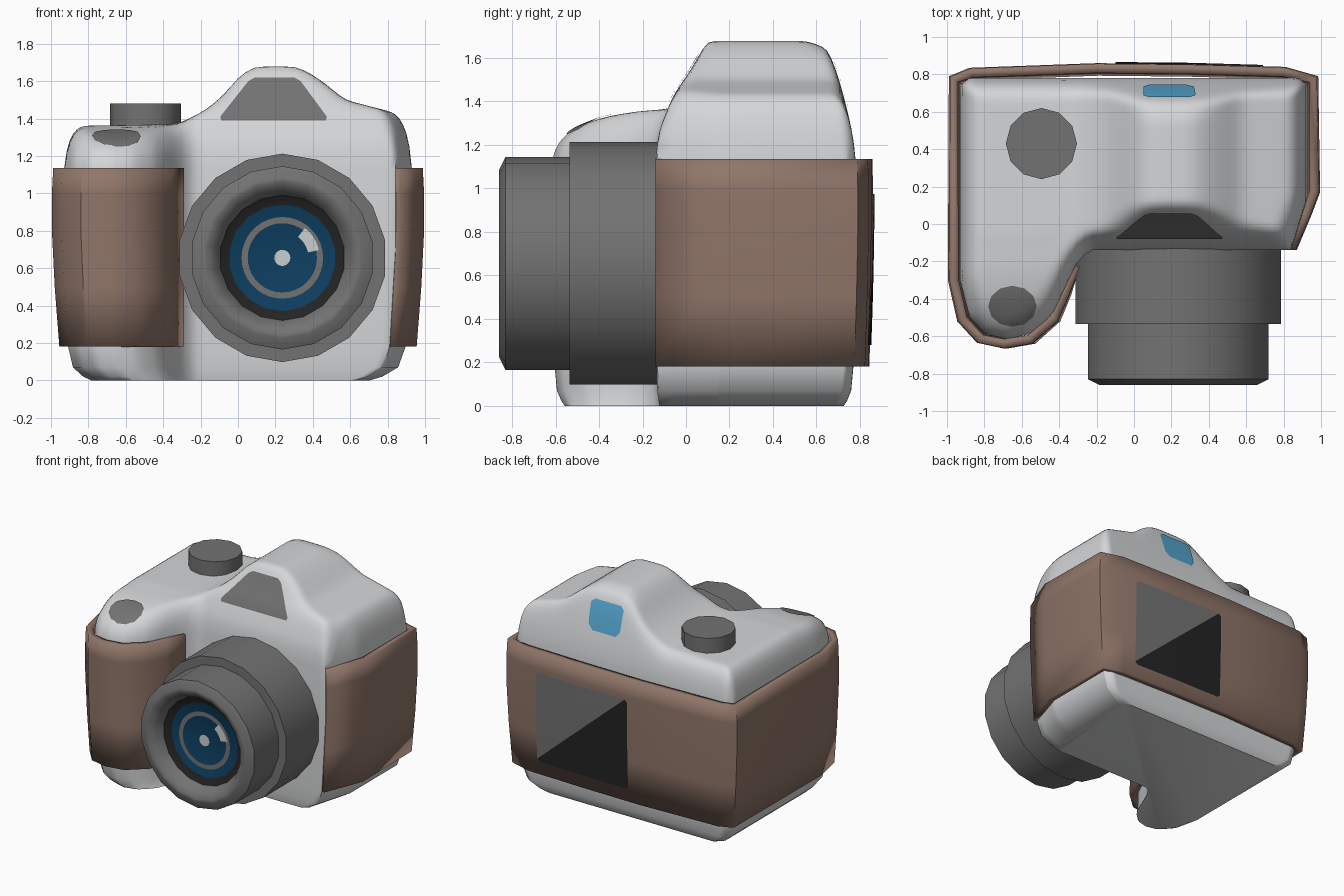
import bpy, bmesh, math
from mathutils import Vector
from mathutils.bvhtree import BVHTree
from mathutils.geometry import intersect_point_line

cube = bpy.data.objects.get("Cube")
if cube:
    bpy.data.objects.remove(cube, do_unlink=True)


def material(name, *rgb):
    m = bpy.data.materials.new(name)
    m.use_nodes = True
    m.diffuse_color = (*rgb, 1)
    m.node_tree.nodes["Principled BSDF"].inputs["Base Color"].default_value = (*rgb, 1)
    return m


SHELL = material("light grey shell", .66, .67, .68)
LEATHER = material("brown grip", .28, .18, .14)
GREY = material("mid grey plastic", .17, .17, .17)
BLACK = material("black", .017, .017, .017)
NAVY = material("dark blue glass", .004, .05, .12)
SKY = material("light blue window", .09, .38, .62)
GLINT = material("pale glint", .6, .62, .63)


def finish(name, bm, mats, angle=35):
    """Turn a bmesh into a smooth shaded object."""
    me = bpy.data.meshes.new(name)
    bm.to_mesh(me)
    bm.free()
    ob = bpy.data.objects.new(name, me)
    bpy.context.collection.objects.link(ob)
    for m in mats:
        me.materials.append(m)
    bpy.ops.object.select_all(action='DESELECT')
    ob.select_set(True)
    bpy.context.view_layer.objects.active = ob
    bpy.ops.object.shade_smooth_by_angle(angle=math.radians(angle))
    return ob


def interp(table, t):
    if t <= table[0][0]:
        return table[0][1]
    for (a, p), (b, q) in zip(table, table[1:]):
        if t <= b:
            return p + (q - p) * (t - a) / (b - a)
    return table[-1][1]


# Body: footprint edges, cross profile and lengthwise profile of the top
FRONT = [(-.93, -.3), (-.88, -.5), (-.79, -.59), (-.68, -.615), (-.56, -.59), (-.44, -.49),
         (-.35, -.3), (-.3, -.2), (-.24, -.14), (.84, -.14), (.93, .15)]
BACK = [(-.93, .74), (-.88, .78), (.88, .78), (.93, .74)]
ACROSS = [(-.9, 1.36), (-.32, 1.37), (-.18, 1.44), (-.08, 1.52), (.0, 1.62), (.09, 1.69),
          (.31, 1.69), (.45, 1.6), (.57, 1.5), (.88, 1.42)]
ALONG = [(-.62, 1.23), (-.4, 1.32), (-.22, 1.365), (-.1, 1.38), (0, 1.51), (.06, 1.61),
         (.1, 1.69), (.55, 1.69), (.65, 1.64), (.72, 1.48), (.78, 1.34)]
OUTLINE = [Vector((x, y, 0)) for x, y in FRONT + BACK[::-1]]
SHOULDER = 1.13


def edge_distance(p):
    best = 9
    for a, b in zip(OUTLINE, OUTLINE[1:] + OUTLINE[:1]):
        q, t = intersect_point_line(p, a, b)
        q = a.lerp(b, min(max(t, 0), 1))
        best = min(best, (p - q).length)
    return best


def top_height(x, y):
    a, b, k = interp(ACROSS, x), interp(ALONG, y), .05
    h = max(k - abs(a - b), 0) / k
    top = min(a, b) - h * h * k / 4
    d = min(edge_distance(Vector((x, y, 0))) / .11, 1)
    return SHOULDER + (top - SHOULDER) * math.sqrt(1 - (1 - d) ** 2)


def ease(i, n):
    t = i / n
    return .4 * t + .6 * (.5 - .5 * math.cos(math.pi * t))


def build_body():
    bm = bmesh.new()
    nx, ny = 56, 44
    grid = []
    for i in range(nx + 1):
        x = -.93 + 1.86 * ease(i, nx)
        y0, y1 = interp(FRONT, x), interp(BACK, x)
        ys = [y0 + (y1 - y0) * ease(j, ny) for j in range(ny + 1)]
        grid.append([bm.verts.new((x, y, top_height(x, y))) for y in ys])
    for i in range(nx):
        for j in range(ny):
            bm.faces.new((grid[i][j], grid[i + 1][j], grid[i + 1][j + 1], grid[i][j + 1]))
    inner = [v for col in grid[1:-1] for v in col[1:-1]]
    for _ in range(3):
        bmesh.ops.smooth_vert(bm, verts=inner, factor=.4, use_axis_z=True)
    # walls stepping down to the smaller base
    loop = [c[0] for c in grid] + grid[-1][1:] + [c[-1] for c in grid[-2::-1]] + grid[0][-2:0:-1]
    ring = loop
    for z, sx, sy in ((.7, 1, 1), (.18, .97, .985), (.07, .935, .97), (.02, .86, .94), (0, .8, .92)):
        new = [bm.verts.new((-.2 + (v.co.x + .2) * sx, .1 + (v.co.y - .1) * sy, z)) for v in loop]
        for k in range(len(loop)):
            n = (k + 1) % len(loop)
            bm.faces.new((ring[n], ring[k], new[k], new[n]))
        ring = new
    bm.faces.new(ring[::-1])
    bmesh.ops.recalc_face_normals(bm, faces=bm.faces)
    tree = BVHTree.FromBMesh(bm)
    finish("camera_body", bm, [SHELL], 50)
    return tree


def build_wrap():
    path = [(.87, -.14), (.95, .05), (.995, .17), (.985, .79), (.81, .84), (.3, .855), (-.2, .86),
            (-.88, .835), (-.99, .79), (-.995, -.3), (-.945, -.52), (-.84, -.635), (-.7, -.665),
            (-.55, -.64), (-.41, -.52), (-.35, -.38), (-.29, -.23)]
    bm = bmesh.new()
    rows = []
    for z, s in ((.18, .96), (.5, .985), (.8, 1), (1, 1), (1.135, .993)):
        rows.append([bm.verts.new((x * s if x != -.29 else x,
                                   y * (.5 + s / 2) if y > 0 else y, z)) for x, y in path])
    for lo, hi in zip(rows, rows[1:]):
        for k in range(len(path) - 1):
            bm.faces.new((lo[k], lo[k + 1], hi[k + 1], hi[k]))
    tree = BVHTree.FromBMesh(bm)
    ob = finish("grip_wrap", bm, [LEATHER], 32)
    mod = ob.modifiers.new("thickness", 'SOLIDIFY')
    mod.thickness, mod.offset = .05, -1
    return tree


def plate(name, points, tree, place, direction, mat, rings=6):
    """Thin convex plate laid on a surface along a direction."""
    d = Vector(direction)
    c = sum((Vector(p) for p in points), Vector((0, 0))) / len(points)
    edge = []
    for a, b in zip(points, points[1:] + points[:1]):
        edge += [Vector(a).lerp(Vector(b), t / 6) for t in range(6)]
    bm = bmesh.new()

    def drop(p):
        hit = tree.ray_cast(place(p) - d * 3, d)[0] or tree.ray_cast(place(c) - d * 3, d)[0]
        return bm.verts.new(hit - d * .007)
    loops = [[drop(c.lerp(p, r / rings)) for p in edge] for r in range(1, rings + 1)]
    mid, n = drop(c), len(edge)
    for k in range(n):
        bm.faces.new((mid, loops[0][k], loops[0][(k + 1) % n]))
        for a, b in zip(loops, loops[1:]):
            bm.faces.new((a[k], b[k], b[(k + 1) % n], a[(k + 1) % n]))
    bm.normal_update()
    for f in bm.faces:
        if f.normal.dot(d) > 0:
            f.normal_flip()
    finish(name, bm, [mat], 60)


def lathe(name, profile, mats, segs=18, start=0, sweep=360, flat=False):
    """Revolve (radius, y, material) points about the lens axis."""
    bm = bmesh.new()
    cols = []
    for k in range(segs + 1):
        a = math.radians(start + sweep * k / segs)
        cols.append([bm.verts.new((.237 + r * math.cos(a), y, .655 + r * math.sin(a)))
                     for r, y, _ in profile])
    for p, q in zip(cols, cols[1:]):
        for j in range(len(profile) - 1):
            f = bm.faces.new((p[j], q[j], q[j + 1], p[j + 1]))
            f.material_index = profile[j + 1][2]
    bmesh.ops.remove_doubles(bm, verts=bm.verts, dist=.0001)
    bmesh.ops.recalc_face_normals(bm, faces=bm.faces)
    bm.normal_update()
    if flat:
        for f in bm.faces:
            if f.normal.y > 0:
                f.normal_flip()
    finish(name, bm, mats)


body = build_body()
wrap = build_wrap()

# Lens barrel with its recessed glass, then the painted glass details
lathe("lens", [(0, -.08, 0), (.557, -.08, 0), (.557, -.535, 0), (.49, -.535, 0), (.49, -.83, 0),
               (.43, -.86, 0), (.41, -.86, 0), (.365, -.83, 0), (.335, -.77, 0),
               (.285, -.745, 1), (0, -.745, 2)], [GREY, BLACK, NAVY], 18, 10)
lathe("glass_ring", [(.185, -.749, 0), (.218, -.749, 0)], [GREY], 36, flat=True)
lathe("glass_centre", [(0, -.75, 0), (.043, -.75, 0)], [GLINT], 18, flat=True)
lathe("glass_glint", [(.14, -.753, 0), (.2, -.753, 0)], [GLINT], 6, 12, 41, flat=True)

# Mode dial
bm = bmesh.new()
bmesh.ops.create_cone(bm, cap_ends=True, segments=12, radius1=.19, radius2=.19, depth=.18)
bmesh.ops.translate(bm, verts=bm.verts, vec=(-.495, .43, 1.39))
finish("mode_dial", bm, [GREY])

# Plates on the shell and the two-tone rear screen
facing = lambda p: Vector((p.x, 0, p.y))
oval = [(-.65 + .13 * math.cos(k * math.pi / 6), -.44 + .11 * math.sin(k * math.pi / 6)) for k in range(12)]
plate("shutter_button", oval, body, lambda p: Vector((p.x, p.y, 0)), (0, 0, -1), GREY)
plate("flash_plate", [(-.09, 1.39), (.47, 1.39), (.475, 1.41), (.335, 1.6), (.3, 1.62), (.09, 1.62),
                      (.055, 1.6), (-.095, 1.41)], body, facing, (0, 1, 0), GREY)
plate("viewfinder", [(.08, 1.37), (.28, 1.37), (.32, 1.41), (.33, 1.56), (.3, 1.585), (.08, 1.585),
                     (.05, 1.56), (.05, 1.41)], body, facing, (0, -1, 0), SKY)
plate("screen_light", [(.69, .3), (.69, .955), (.67, .975), (-.08, .975)], wrap, facing, (0, -1, 0), GREY)
plate("screen_dark", [(.69, .3), (.67, .28), (-.08, .28), (-.1, .3), (-.1, .955), (-.08, .975)],
      wrap, facing, (0, -1, 0), BLACK)
